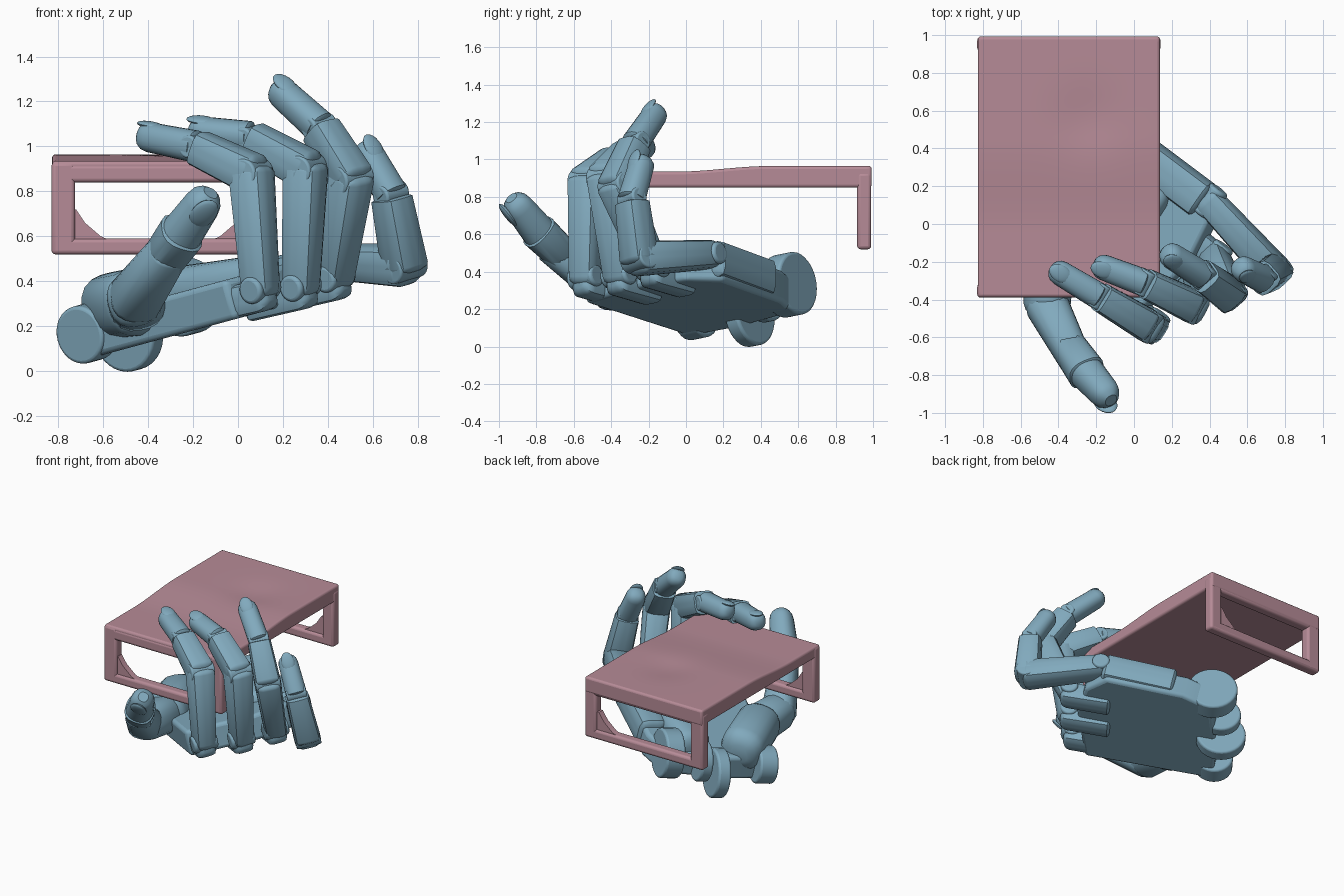
import bpy, bmesh, math
from mathutils import Vector as V, Matrix

if "Cube" in bpy.data.objects:
    bpy.data.objects.remove(bpy.data.objects["Cube"])


def material(name, color):
    m = bpy.data.materials.new(name)
    m.diffuse_color = color
    m.use_nodes = True
    m.node_tree.nodes["Principled BSDF"].inputs["Base Color"].default_value = m.diffuse_color
    return m


BLUE = material("blue", (0.22, 0.40, 0.51, 1))
PINK = material("pink", (0.47, 0.26, 0.31, 1))
F = V((0.755, -0.61, 0.21)).normalized()   # wrist to knuckles
N = V((-0.26, 0, 0.965))                   # out of the palm
L = N.cross(F).normalized()                # thumb side to little finger side


def finish(name, bm, mat, bevel=0, angle=35):
    bmesh.ops.recalc_face_normals(bm, faces=bm.faces)
    me = bpy.data.meshes.new(name)
    bm.to_mesh(me)
    bm.free()
    ob = bpy.data.objects.new(name, me)
    bpy.context.collection.objects.link(ob)
    me.materials.append(mat)
    if bevel:
        b = ob.modifiers.new("bevel", 'BEVEL')
        b.width, b.segments, b.limit_method = bevel, 3, 'ANGLE'
    bpy.ops.object.select_all(action='DESELECT')
    ob.select_set(True)
    bpy.context.view_layer.objects.active = ob
    bpy.ops.object.shade_smooth_by_angle(angle=math.radians(angle))
    return ob


def segment(name, p, q, r0, r1, back, e0=0.3, e1=0.3, power=3.6, deep=1.0):
    """Boxy rounded link from p to q; e0/e1 set how far the end caps bulge."""
    p, q = V(p), V(q)
    d = (q - p).normalized()
    b = (back - d * back.dot(d)).normalized()
    s = d.cross(b)
    angs = [math.radians(a) for a in (25, 45, 65, 90)]
    rings = [(p - d * r0 * e0 * math.cos(a), r0 * math.sin(a)) for a in angs]
    rings += [(q + d * r1 * e1 * math.cos(a), r1 * math.sin(a)) for a in reversed(angs)]
    bm, loops = bmesh.new(), []
    for c, r in rings:
        loop = []
        for i in range(20):
            t = 2 * math.pi * (i + 0.5) / 20
            x, y = math.cos(t), math.sin(t)
            k = r / (abs(x) ** power + abs(y) ** power) ** (1 / power)
            loop.append(bm.verts.new(c + s * x * k + b * y * k * deep))
        loops.append(loop)
    for a, c in zip(loops, loops[1:]):
        for i in range(20):
            bm.faces.new((a[i], a[i - 1], c[i - 1], c[i]))
    bm.faces.new(loops[0])
    bm.faces.new(loops[-1])
    return finish(name, bm, BLUE)


def disc(name, c, r, thick, axis=L, bevel=0.015):
    bm = bmesh.new()
    rot = axis.to_track_quat('Z', 'Y').to_matrix().to_4x4()
    bmesh.ops.create_cone(bm, cap_ends=True, segments=32, radius1=r, radius2=r,
                          depth=thick, matrix=Matrix.Translation(V(c)) @ rot)
    finish(name, bm, BLUE, bevel)


def nail(name, p, q, r, back):
    p, q = V(p), V(q)
    d = (q - p).normalized()
    b = (back - d * back.dot(d)).normalized()
    m = Matrix((d.cross(b), d, b)).transposed().to_4x4()
    m.translation = q + b * r * 0.82 + d * r * 0.1
    bm = bmesh.new()
    bmesh.ops.create_uvsphere(bm, u_segments=20, v_segments=10, radius=1,
                              matrix=m @ Matrix.Diagonal((r * .68, r * 1.0, r * .25, 1)))
    finish(name, bm, BLUE)


# palm slab on a tilted plane
foot = [(-.68, .02), (-.01, -.54), (.33, -.22), (.44, 0), (.42, .2),
        (0, .52), (-.2, .58), (-.5, .28)]
bm = bmesh.new()
base = [bm.verts.new((x, y, .235 + .27 * x)) for x, y in foot]
face = bm.faces.new(base)
new = bmesh.ops.extrude_face_region(bm, geom=[face])['geom']
bmesh.ops.translate(bm, verts=[v for v in new if isinstance(v, bmesh.types.BMVert)], vec=N * .18)
finish("palm", bm, BLUE, 0.025)

# wrist hinge lobes and pulley disc
disc("wrist_lobe_thumb_side", (-.67, .05, .17), .13, .13)
disc("wrist_pulley", (-.49, .34, .17), .17, .09)
disc("wrist_lobe_inner", (-.42, .42, .27), .14, .08)
disc("wrist_lobe_outer", (-.24, .55, .33), .17, .13)

# raised pads on the palm
segment("thumb_pad", (-.55, .12, .29), (-.45, -.2, .31), .15, .15, N, .7, .6, 2.5)
segment("heel_pad", (-.3, .38, .33), (.12, .1, .42), .13, .1, N, .6, .6, 3)
segment("little_finger_metacarpal", (.0, .40, .36), (.36, .13, .46), .1, .1, N, .3, .3, 5)

# fingers: knuckle, middle joint, end joint, tip, radius
fingers = {
    "index": [(.10, -.54, .37), (.06, -.53, .88), (-.19, -.38, 1.0), (-.39, -.26, 1.04), .085],
    "middle": [(.28, -.36, .38), (.30, -.43, .90), (.05, -.31, 1.04), (-.16, -.23, 1.065), .085],
    "ring": [(.43, -.18, .42), (.50, -.37, .86), (.36, -.27, 1.09), (.20, -.17, 1.235), .085],
    "little": [(.40, .12, .49), (.74, -.25, .47), (.68, -.29, .79), (.58, -.24, .965), .085],
}
for n, (k, m, e, t, r) in fingers.items():
    k, m, e, t = map(V, (k, m, e, t))
    out = (m - k).normalized() - (e - m).normalized()
    if n != "little":
        segment(n + "_knuckle_tab", k - F * .28 - N * .02, k - N * .035, .075, .07, N, .3, .8, 5)
    disc(n + "_knuckle_pin", k, .06, .17)
    segment(n + "_proximal", k, m, r * .88, r * 1.05, out, .7, .45, 4)
    side = out.cross(e - m).normalized()
    disc(n + "_middle_pin", m, r * .8, r * 2, side, .01)
    segment(n + "_middle", m, m.lerp(e, .93), r * 1.05, r * .92, out, .45, .1, 4)
    disc(n + "_end_pin", e, r * .6, r * 1.6, side, .01)
    segment(n + "_tip", e, t, r * .84, r * .78, out, .2, .95, 2.4)
    nail(n + "_nail", e, t, r * .78, out)

# thumb
hint = V((.4, -.9, .1))
a, b, c, d = V((-.45, -.22, .31)), V((-.46, -.43, .32)), V((-.31, -.72, .53)), V((-.16, -.89, .74))
segment("thumb_base", a, b, .13, .12, N, .5, .6, 2.6)
segment("thumb_proximal", b, c, .115, .088, hint, .6, .3, 2.8)
segment("thumb_middle", b.lerp(c, .75), c.lerp(d, .4), .09, .1, hint, .3, .15, 2.8)
segment("thumb_tip", c.lerp(d, .4), d, .092, .08, hint, .1, 1.1, 2.4)
nail("thumb_nail", c, d, .085, hint)

# table top with a slightly raised, wavy rear half
bm = bmesh.new()
bmesh.ops.create_grid(bm, x_segments=30, y_segments=44, size=1)
for v in bm.verts:
    v.co = V((-.345 + v.co.x * .482, .303 + v.co.y * .69, .85))
top = bmesh.ops.extrude_face_region(bm, geom=bm.faces[:])['geom']
for v in top:
    if isinstance(v, bmesh.types.BMVert):
        x, y = v.co.x, v.co.y
        s = min(max((y + .05) / .5, 0), 1)
        dent = .015 * math.exp(-((x + .25) ** 2 + (y - .55) ** 2) / .03)
        v.co.z = .935 + .03 * s * s * (3 - 2 * s) - dent
finish("table_top", bm, PINK, 0.015, 50)


# end frames: legs, lower rail and a corner brace
def bar(name, x0, x1, y0, y1, z0, z1):
    bm = bmesh.new()
    bmesh.ops.create_cube(bm, size=1, matrix=Matrix.Translation(
        ((x0 + x1) / 2, (y0 + y1) / 2, (z0 + z1) / 2)) @ Matrix.Diagonal((x1 - x0, y1 - y0, z1 - z0, 1)))
    finish(name, bm, PINK, 0.018)


for n, y0, brace, s in (("front", -.39, -.74, 1), ("back", .915, .05, -1)):
    y1 = y0 + .075
    bar(n + "_leg_left", -.83, -.725, y0, y1, .52, .93)
    bar(n + "_leg_right", .045, .14, y0, y1, .52, .93)
    bar(n + "_rail", -.82, .13, y0, y1, .52, .59)
    bar(n + "_apron", -.82, .13, y0, y1, .84, .92)
    bm = bmesh.new()
    pts = [(0, .57), (.2, .57), (.13, .60), (.06, .66), (.02, .72), (0, .72)]
    f = bm.faces.new([bm.verts.new((brace + s * x, y0 + .015, z)) for x, z in pts])
    ext = bmesh.ops.extrude_face_region(bm, geom=[f])['geom']
    bmesh.ops.translate(bm, verts=[v for v in ext if isinstance(v, bmesh.types.BMVert)], vec=(0, .045, 0))
    finish(n + "_brace", bm, PINK)
